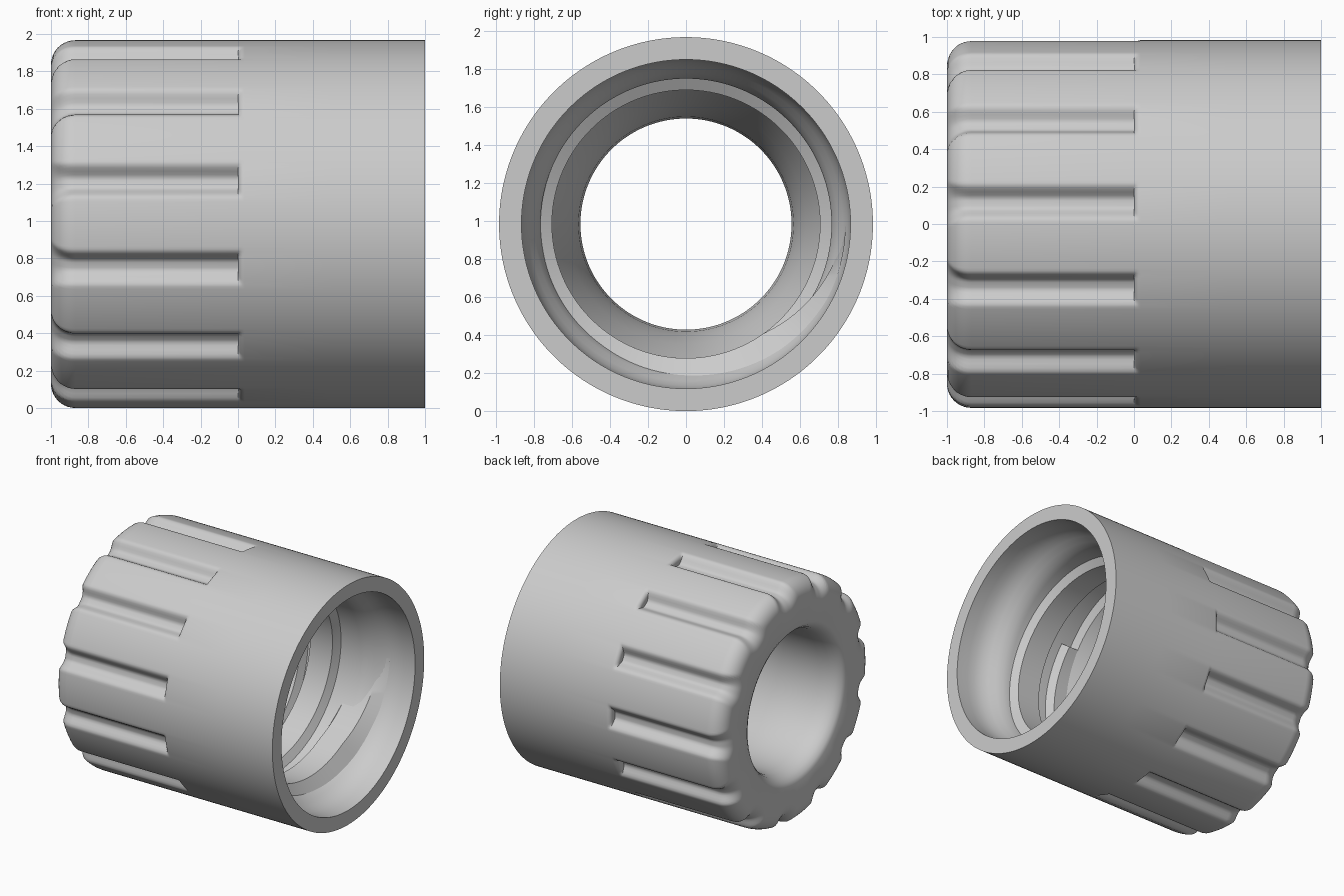
import bpy, bmesh, math

if "Cube" in bpy.data.objects:
    bpy.data.objects.remove(bpy.data.objects["Cube"], do_unlink=True)

RADIUS = 0.983        # outer radius, also the height of the axis
GROOVES = 13
STEPS = 32            # samples per groove
SEGMENTS = GROOVES * STEPS
PITCH = math.tau * RADIUS / GROOVES
DEPTH = 0.065
ROUND = 0.13          # rounding of the grooved end
LIP = 0.035           # rounding of the groove's closed end

grey = bpy.data.materials.new("light_grey")
grey.use_nodes = True
colour = (0.6, 0.6, 0.6, 1)
grey.diffuse_color = colour
grey.node_tree.nodes["Principled BSDF"].inputs["Base Color"].default_value = colour


def groove(u):
    """Depth of the grip contour at arc distance u from a groove centre."""
    u = abs((u + PITCH / 2) % PITCH - PITCH / 2)
    t = min(max((u - 0.02) / 0.08, 0), 1)
    return DEPTH * (1 - t * t * (3 - 2 * t))


def inset_groove(u, d):
    """Contour moved inward by d along its own normal."""
    offsets = [d * math.sin(math.pi * k / 48) for k in range(-24, 25)]
    return max(groove(u + v) + math.sqrt(max(d * d - v * v, 0)) for v in offsets)


def grip_row(x, inset=0.0, limit=1.0):
    radii = [RADIUS - min(limit, inset_groove(PITCH * k / STEPS, inset))
             for k in range(STEPS)]
    return x, radii


def round_row(x, r):
    return x, [r] * STEPS


def point(x, r, angle):
    return x, r * math.sin(angle), RADIUS + r * math.cos(angle)


def finish(bm, name, angle):
    bmesh.ops.recalc_face_normals(bm, faces=bm.faces)
    mesh = bpy.data.meshes.new(name)
    bm.to_mesh(mesh)
    bm.free()
    mesh.materials.append(grey)
    obj = bpy.data.objects.new(name, mesh)
    bpy.context.collection.objects.link(obj)
    bpy.ops.object.select_all(action="DESELECT")
    obj.select_set(True)
    bpy.context.view_layer.objects.active = obj
    bpy.ops.object.shade_smooth_by_angle(angle=math.radians(angle))


def bridge(bm, rings, closed):
    pairs = list(zip(rings, rings[1:]))
    if closed:
        pairs.append((rings[-1], rings[0]))
    for a, b in pairs:
        n = len(a)
        for k in range(n):
            j = (k + 1) % n
            bm.faces.new((a[k], a[j], b[j], b[k]))


# Sleeve: plain outside, closed groove ends, grip and rounded end
rows = [round_row(1, RADIUS), round_row(0.5, RADIUS)]
for k in range(6):
    a = math.pi / 2 * k / 5
    rows.append(grip_row(LIP * (1 - math.sin(a)), limit=LIP * (1 - math.cos(a))))
rows.append(grip_row(0))
for k in range(11):
    a = math.pi / 2 * k / 10
    rows.append(grip_row(-1 + ROUND * (1 - math.sin(a)), ROUND * (1 - math.cos(a))))

# Sleeve: flared hole, funnel, threaded bore and wide mouth
bore = [(-1, 0.64), (-0.985, 0.61), (-0.95, 0.583), (-0.9, 0.565), (-0.82, 0.556),
        (-0.6, 0.555), (-0.45, 0.565), (-0.3, 0.59), (-0.15, 0.63), (0, 0.68),
        (0.07, 0.705), (0.1, 0.765), (0.58, 0.765), (0.63, 0.775), (0.68, 0.797),
        (0.73, 0.825), (0.78, 0.848), (0.84, 0.862), (0.9, 0.865), (1, 0.865)]
rows += [round_row(x, r) for x, r in bore]

bm = bmesh.new()
rings = []
for x, radii in rows:
    rings.append([bm.verts.new(point(x, radii[k % STEPS],
                                     math.pi / 2 + math.tau * k / SEGMENTS))
                  for k in range(SEGMENTS)])
bridge(bm, rings, True)
# merge the doubled vertices where the groove end meets the lip
bmesh.ops.remove_doubles(bm, verts=bm.verts, dist=0.00001)
finish(bm, "grip_sleeve", 35)

# Screw thread: trapezoid swept along a helix inside the bore
THREAD_TURNS = 1.6
LEAD = 0.35
BASE, CREST = 0.84, 0.705
bm = bmesh.new()
rings = []
count = 220
for k in range(count + 1):
    turn = THREAD_TURNS * k / count
    angle = math.pi / 2 + math.tau * turn
    ramp = min(1, turn / 0.15)
    crest = BASE - (BASE - CREST) * max(ramp, 0.02)
    x = 0.61 - LEAD * turn
    section = [(x + 0.18, BASE), (x + 0.1, crest), (x - 0.1, crest), (x - 0.18, BASE)]
    rings.append([bm.verts.new(point(px, r, angle)) for px, r in section])
bridge(bm, rings, False)
bm.faces.new(rings[0])
bm.faces.new(rings[-1])
finish(bm, "screw_thread", 30)
